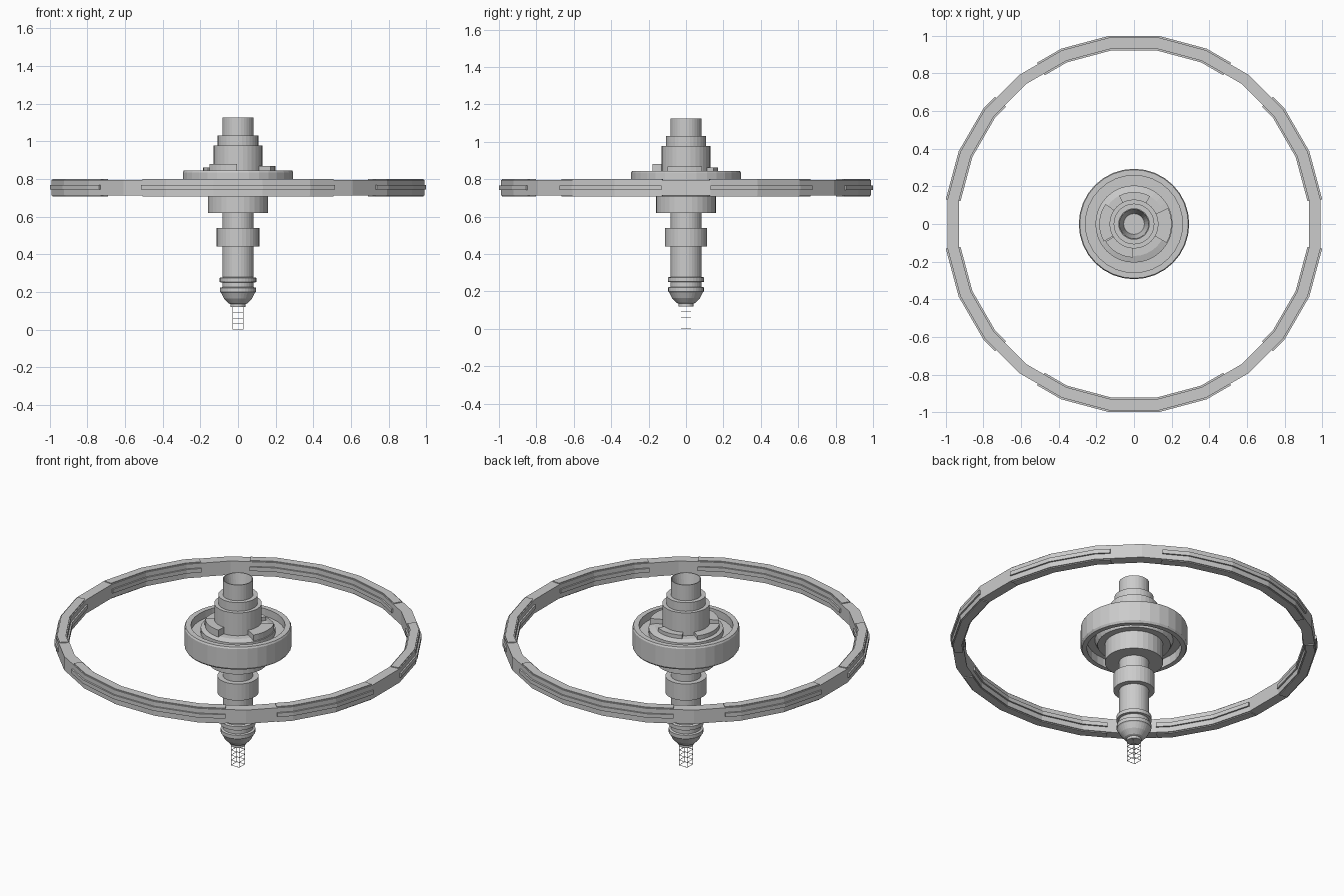
import bpy, bmesh
from math import sin, cos, pi, radians, degrees

if "Cube" in bpy.data.objects:
    bpy.data.objects.remove(bpy.data.objects["Cube"])


def make_object(name, bm):
    bmesh.ops.remove_doubles(bm, verts=bm.verts, dist=1e-5)
    bmesh.ops.recalc_face_normals(bm, faces=bm.faces)
    mesh = bpy.data.meshes.new(name)
    bm.to_mesh(mesh)
    bm.free()
    obj = bpy.data.objects.new(name, mesh)
    bpy.context.collection.objects.link(obj)
    return obj


def lathe(name, profile, sides=32):
    """Spin an (r, z) profile around the z axis."""
    bm = bmesh.new()
    vs = [bm.verts.new((r, 0, z)) for r, z in profile]
    es = [bm.edges.new(p) for p in zip(vs, vs[1:])]
    bmesh.ops.spin(bm, geom=vs + es, cent=(0, 0, 0), axis=(0, 0, 1),
                   angle=2 * pi, steps=sides, use_duplicate=False)
    return make_object(name, bm)


STEP = 15  # the wheel has 24 flat sides


def sweep(bm, r0, r1, z0, z1, angles, closed=False, faceted=True):
    """Rectangular bar swept along the polygon; r0 and r1 are flat-side distances."""
    rows = []
    for a in angles:
        off = radians((a + STEP / 2) % STEP - STEP / 2) if faceted else 0
        k = 1 / cos(off)
        c, s = cos(radians(a)) * k, sin(radians(a)) * k
        rows.append([bm.verts.new((r * c, r * s, z))
                     for r, z in ((r0, z0), (r1, z0), (r1, z1), (r0, z1))])
    pairs = list(zip(rows, rows[1:]))
    if closed:
        pairs.append((rows[-1], rows[0]))
    for p, q in pairs:
        for i in range(4):
            j = (i + 1) % 4
            bm.faces.new((p[i], p[j], q[j], q[i]))
    if not closed:
        bm.faces.new(rows[0])
        bm.faces.new(rows[-1])


# Habitat wheel
bm = bmesh.new()
sweep(bm, .93, .99, .712, .795, [7.5 + STEP * i for i in range(24)], closed=True)
make_object("wheel", bm)

# Raised strips on the outer, inner, top and bottom faces of the wheel
spans = [(7.5, 42.5), (59, 121), (137.5, 172.5),
         (187.5, 222.5), (239, 301), (317.5, 352.5)]
sections = {"outer": (.985, .999, .743, .767), "inner": (.921, .935, .743, .767),
            "top": (.936, .984, .79, .8), "bottom": (.936, .984, .707, .717)}
for label, sec in sections.items():
    bm = bmesh.new()
    for a, b in spans:
        corners = [7.5 + STEP * i for i in range(24)]
        sweep(bm, *sec, [a] + [c for c in corners if a < c < b] + [b])
    make_object(f"wheel_strips_{label}", bm)

# Lower spindle with nozzle taper, bands and collar
lathe("lower_spindle", [
    (0, .12), (.04, .12), (.04, .135), (.052, .14), (.075, .165), (.09, .195),
    (.095, .2), (.095, .222), (.083, .225), (.083, .25), (.097, .252), (.097, .275),
    (.082, .278), (.082, .44), (.113, .44), (.113, .54), (.082, .54), (.082, .62),
    (.16, .62), (.16, .74), (0, .74)])

# Central dish with raised rim and recessed underside
lathe("hub_dish", [
    (0, .73), (.2, .73), (.215, .76), (.258, .76), (.258, .708), (.285, .708),
    (.293, .72), (.293, .835), (.288, .845), (.258, .845), (.258, .8), (.205, .8),
    (.205, .83), (.17, .84), (0, .84)])

# Stepped tower with an open top
lathe("upper_tower", [
    (0, .835), (.13, .835), (.13, .978), (.108, .978), (.108, 1.03), (.083, 1.03),
    (.083, 1.125), (.078, 1.125), (.055, 1.0), (0, 1.0)])

# Curved blocks around the foot of the tower
bm = bmesh.new()
for a, b, r, z in ((-30, 25, .17 + .03, .868), (60, 118, .17, .862),
                   (145, 210, .185, .86), (212, 268, .178, .88)):
    n = 6
    sweep(bm, .12, r, .825, z, [a + (b - a) * i / n for i in range(n + 1)], faceted=False)
make_object("hub_blocks", bm)

# Open lattice mast at the foot
bm = bmesh.new()
W, T = .027, .002


def bar(center, size):
    ret = bmesh.ops.create_cube(bm, size=1)
    bmesh.ops.scale(bm, vec=size, verts=ret["verts"])
    bmesh.ops.translate(bm, vec=center, verts=ret["verts"])


for s in (-1, 1):
    for t in (-1, 1):
        bar((s * W, t * W, .0625), (T, T, .125))
    for i in range(5):
        z = T / 2 + i * .03
        bar((0, s * W, z), (2 * W, T, T))
        bar((s * W, 0, z), (T, 2 * W, T))
make_object("lattice_mast", bm)
